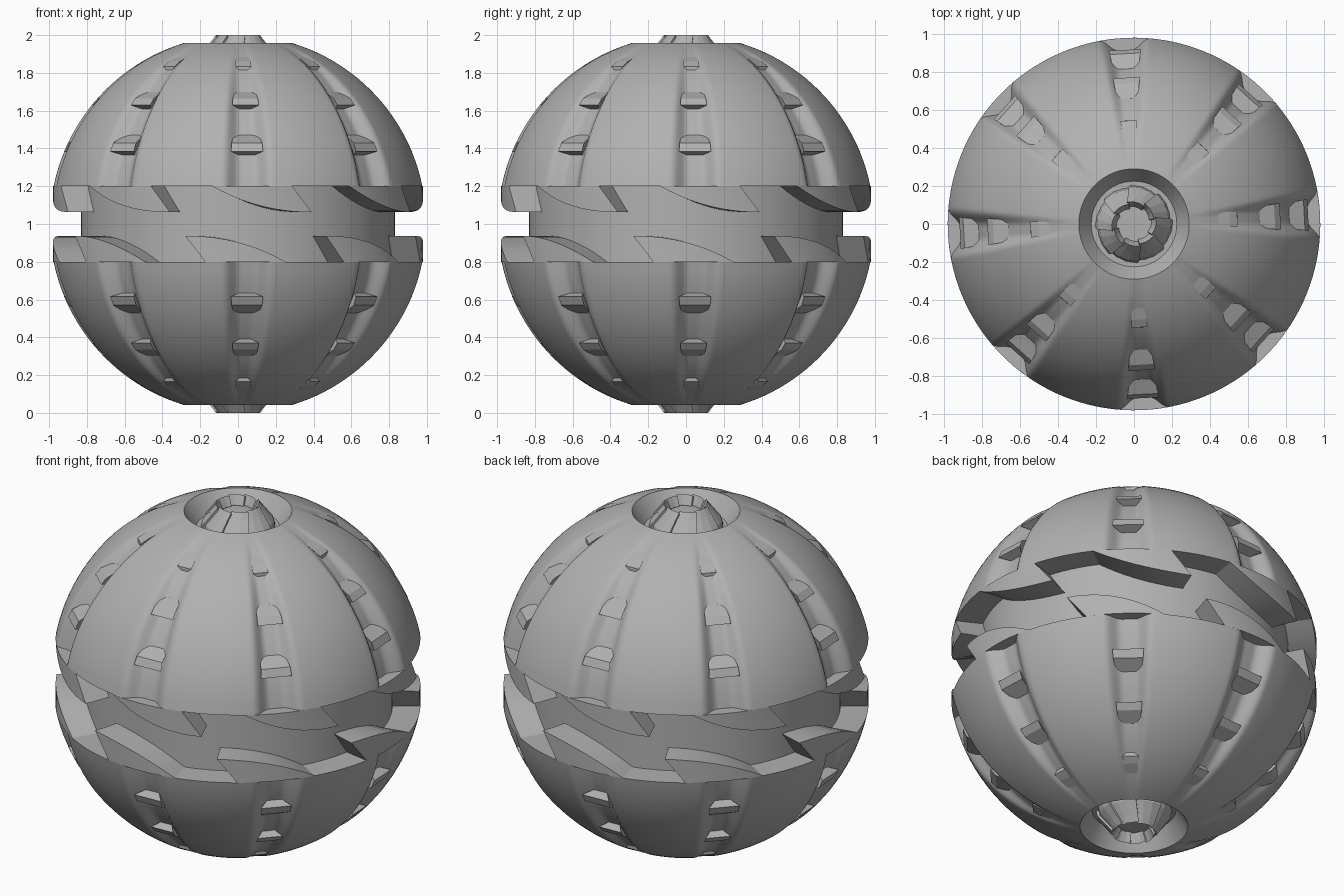
import bpy, bmesh
from math import sin, cos, pi, sqrt, asin, radians as rad

if "Cube" in bpy.data.objects:
    bpy.data.objects.remove(bpy.data.objects["Cube"])

N = 8                       # sectors around the ball
SLOT = rad(3)               # azimuth of the first groove (0 = front)
R_CORE, R_RIM = 0.83, 0.98

grey = bpy.data.materials.new("dark_grey")
grey.diffuse_color = (0.44, 0.44, 0.44, 1)
grey.use_nodes = True
grey.node_tree.nodes["Principled BSDF"].inputs["Base Color"].default_value = grey.diffuse_color


def pt(r, a, z):
    return (r * sin(a), -r * cos(a), z)


def finish(name, bm, smooth=None):
    bmesh.ops.recalc_face_normals(bm, faces=bm.faces)
    me = bpy.data.meshes.new(name)
    bm.to_mesh(me)
    bm.free()
    me.materials.append(grey)
    ob = bpy.data.objects.new(name, me)
    bpy.context.collection.objects.link(ob)
    if smooth:
        bpy.ops.object.select_all(action='DESELECT')
        bpy.context.view_layer.objects.active = ob
        ob.select_set(True)
        bpy.ops.object.shade_smooth_by_angle(angle=rad(smooth))
    return ob


def loft(bm, rings, caps=False):
    vs = [[bm.verts.new(p) for p in ring] for ring in rings]
    n = len(vs[0])
    for lo, hi in zip(vs, vs[1:]):
        for i in range(n):
            j = (i + 1) % n
            bm.faces.new((lo[i], lo[j], hi[j], hi[i]))
    if caps:
        bm.faces.new(vs[0])
        bm.faces.new(vs[-1])


def ball_r(z):
    return sqrt(max(0, 1 - (z - 1) ** 2))


def flip(z, upper):
    return z if upper else 2 - z


def depth(z):
    # groove depth, fading towards the pole
    return 0.065 * min(1, max(0, 1.957 - z) / 0.35) ** 0.7


def groove(a, z):
    # shallow channel with a flat floor and rounded shoulders
    step = 2 * pi / N
    d = abs((a - SLOT + step / 2) % step - step / 2)
    w0, w1 = rad(2.2), rad(8)
    t = min(1, max(0, (d - w0) / (w1 - w0)))
    return depth(z) * (0.5 + 0.5 * cos(pi * t))


def shell(name, upper):
    bm = bmesh.new()
    cols = [2 * pi * i / 360 for i in range(360)]
    p0, p1 = asin(0.2), asin(0.957)
    rings = [[pt(R_CORE - 0.05, a, flip(1.2, upper)) for a in cols]]
    for k in range(25):
        z = 1 + sin(p0 + (p1 - p0) * k / 24)
        rings.append([pt(ball_r(z) - groove(a, z), a, flip(z, upper)) for a in cols])
    for r, z in ((0.225, 1.86), (0.02, 1.86)):
        rings.append([pt(r, a, flip(z, upper)) for a in cols])
    loft(bm, rings)
    finish(name, bm, 35)


def louvres(name, upper):
    # small flush bridges across each groove, tapered to its floor
    bm = bmesh.new()
    for i in range(N):
        a = SLOT + i * 2 * pi / N
        for z0, z1, z2, w in ((1.385, 1.43, 1.47, 0.17), (1.63, 1.665, 1.70, 0.14),
                              (1.835, 1.86, 1.885, 0.085)):
            zb = z0 - 0.02
            fl = ball_r(z1) - depth(z1) - 0.03
            prof = ((fl, zb - 0.01, 0.45), (ball_r(zb) - depth(zb), zb, 0.5),
                    (ball_r(z0) - 0.006, z0, 1), (ball_r(z1) - 0.006, z1, 0.95),
                    (ball_r(z2) - depth(z2), z2, 0.8), (fl - 0.05, z2, 0.45))
            sides = []
            for s in (-1, 1):
                ring = []
                for r, z, k in prof:
                    t = s * w * k / 2
                    ring.append((r * sin(a) + t * cos(a), -r * cos(a) + t * sin(a), flip(z, upper)))
                sides.append(ring)
            loft(bm, sides, caps=True)
    finish(name, bm)


def teeth(name, upper):
    # wave-shaped teeth: long curved flank, slanted end
    bm = bmesh.new()
    start, tip, base, seg = -8, 23.4, 17, 10
    for i in range(N):
        off = 45 * i
        rings = []
        for k in range(seg + 1):
            t = k / seg
            low = (start + (tip - start) * t, 1.2 - 0.137 * (1 - (1 - t) ** 2.2))
            top = (start + (base - start) * t, 1.2)
            ring = []
            for r, (deg, z) in ((R_CORE - 0.02, low), (R_RIM, low), (R_RIM, top), (R_CORE - 0.02, top)):
                a = rad(off + (deg if upper else 6.8 - deg))
                ring.append(pt(r, a, flip(z, upper)))
            rings.append(ring)
        loft(bm, rings, caps=True)
    bmesh.ops.remove_doubles(bm, verts=bm.verts, dist=1e-5)
    finish(name, bm, 25)


def nub(name, upper):
    # iris-like cap of overlapping swirled blades
    bm = bmesh.new()
    prof = ((0.20, 1.85), (0.19, 1.90), (0.14, 1.965), (0.115, 2.0), (0.09, 1.95), (0.09, 1.85))
    for i in range(N):
        rings = []
        for s in range(4):
            t = s / 3
            ring = []
            for k, (r, z) in enumerate(prof):
                a = rad(45 * i + 48 * t + 5 * min(k, 3))
                ring.append(pt(r - 0.007 + 0.014 * t, a, flip(z, upper)))
            rings.append(ring)
        loft(bm, rings, caps=True)
    # floor of the central opening
    bm.faces.new([bm.verts.new(pt(0.11, 2 * pi * i / 16, flip(1.945, upper))) for i in range(16)])
    finish(name, bm)


# central drum seen through the equatorial gap
bm = bmesh.new()
loft(bm, [[pt(R_CORE, 2 * pi * i / 96, z) for i in range(96)] for z in (0.79, 1.21)], caps=True)
finish("core_drum", bm, 30)

for side, up in (("upper", True), ("lower", False)):
    shell(side + "_shell", up)
    louvres(side + "_louvres", up)
    teeth(side + "_teeth", up)
    nub(side + "_pole_cap", up)
